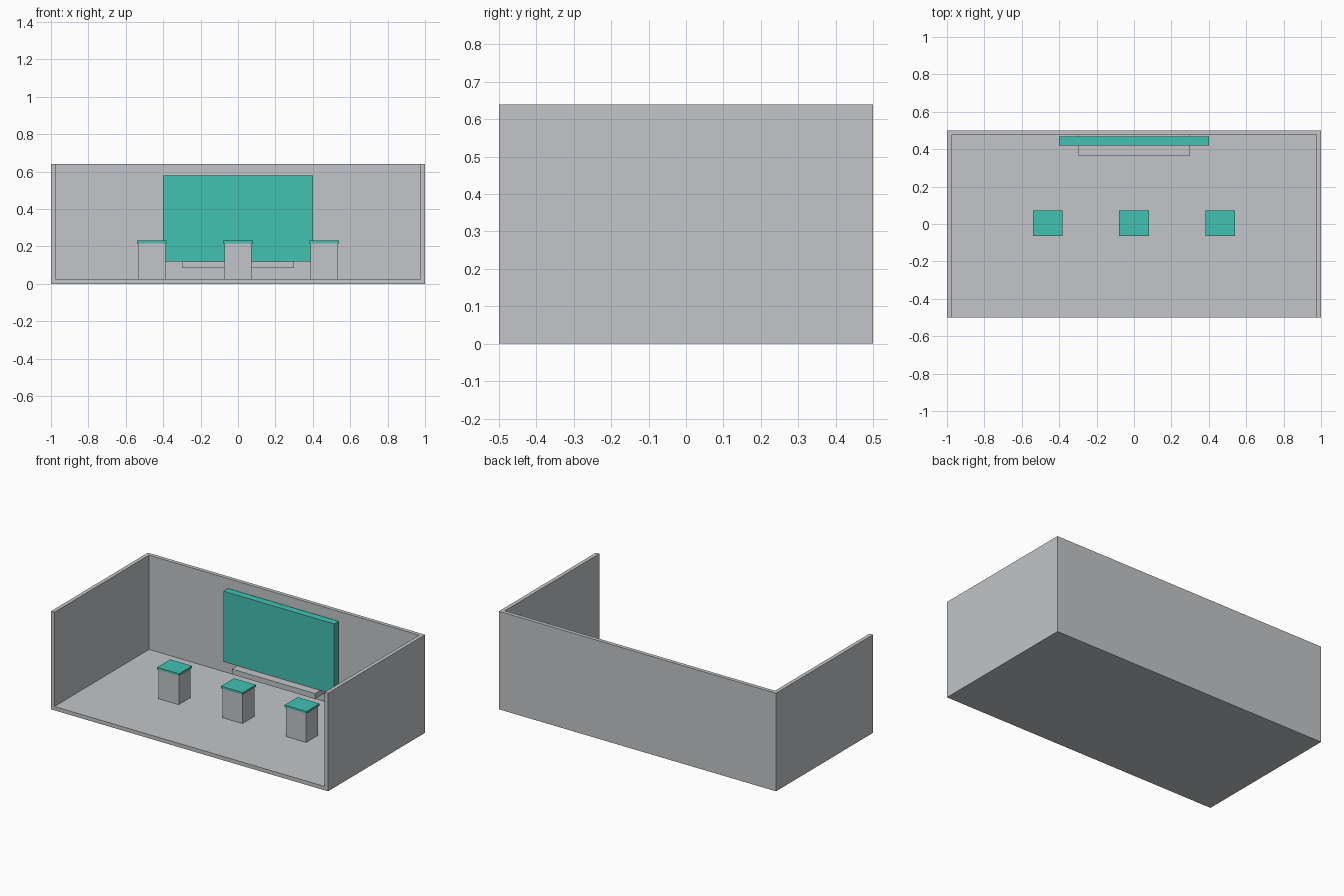
import bpy
import bmesh

default = bpy.data.objects.get("Cube")
if default:
    bpy.data.objects.remove(default, do_unlink=True)


def make_material(name, colour):
    mat = bpy.data.materials.new(name)
    mat.use_nodes = True
    mat.diffuse_color = (*colour, 1)
    mat.node_tree.nodes["Principled BSDF"].inputs["Base Color"].default_value = (*colour, 1)
    return mat


grey = make_material("light_grey", (0.54, 0.56, 0.58))
teal = make_material("teal", (0.054, 0.533, 0.445))


def box(name, x, y, z, mat):
    """Box from (low, high) ranges on each axis."""
    bm = bmesh.new()
    bmesh.ops.create_cube(bm, size=1)
    for v in bm.verts:
        v.co = [r[1] if c > 0 else r[0] for c, r in zip(v.co, (x, y, z))]
    mesh = bpy.data.meshes.new(name)
    bm.to_mesh(mesh)
    bm.free()
    mesh.materials.append(mat)
    obj = bpy.data.objects.new(name, mesh)
    bpy.context.collection.objects.link(obj)
    return obj


W, D, H, T = 1.0, 0.5, 0.64, 0.025

# Room shell, open at the front and top
room = box("room_shell", (-W, W), (-D, D), (0, H), grey)
cutter = box("room_cutter", (-W + T, W - T), (-D - 1, D - T), (T, H + 1), grey)
cutter.hide_render = True
cutter.hide_viewport = True
cut = room.modifiers.new("hollow", "BOOLEAN")
cut.operation = "DIFFERENCE"
cut.solver = "EXACT"
cut.object = cutter

# Wall screen and the shelf below it
box("screen", (-0.4, 0.4), (0.42, 0.467), (0.12, 0.58), teal)
box("shelf", (-0.3, 0.3), (0.365, D - T), (0.085, 0.12), grey)

# Row of pedestals with overhanging tops
for label, x in (("right", -0.46), ("middle", 0), ("left", 0.46)):
    box(label + "_pedestal", (x - 0.073, x + 0.073), (-0.058, 0.064), (T, 0.217), grey)
    box(label + "_pedestal_top", (x - 0.079, x + 0.079), (-0.064, 0.071), (0.217, 0.231), teal)
